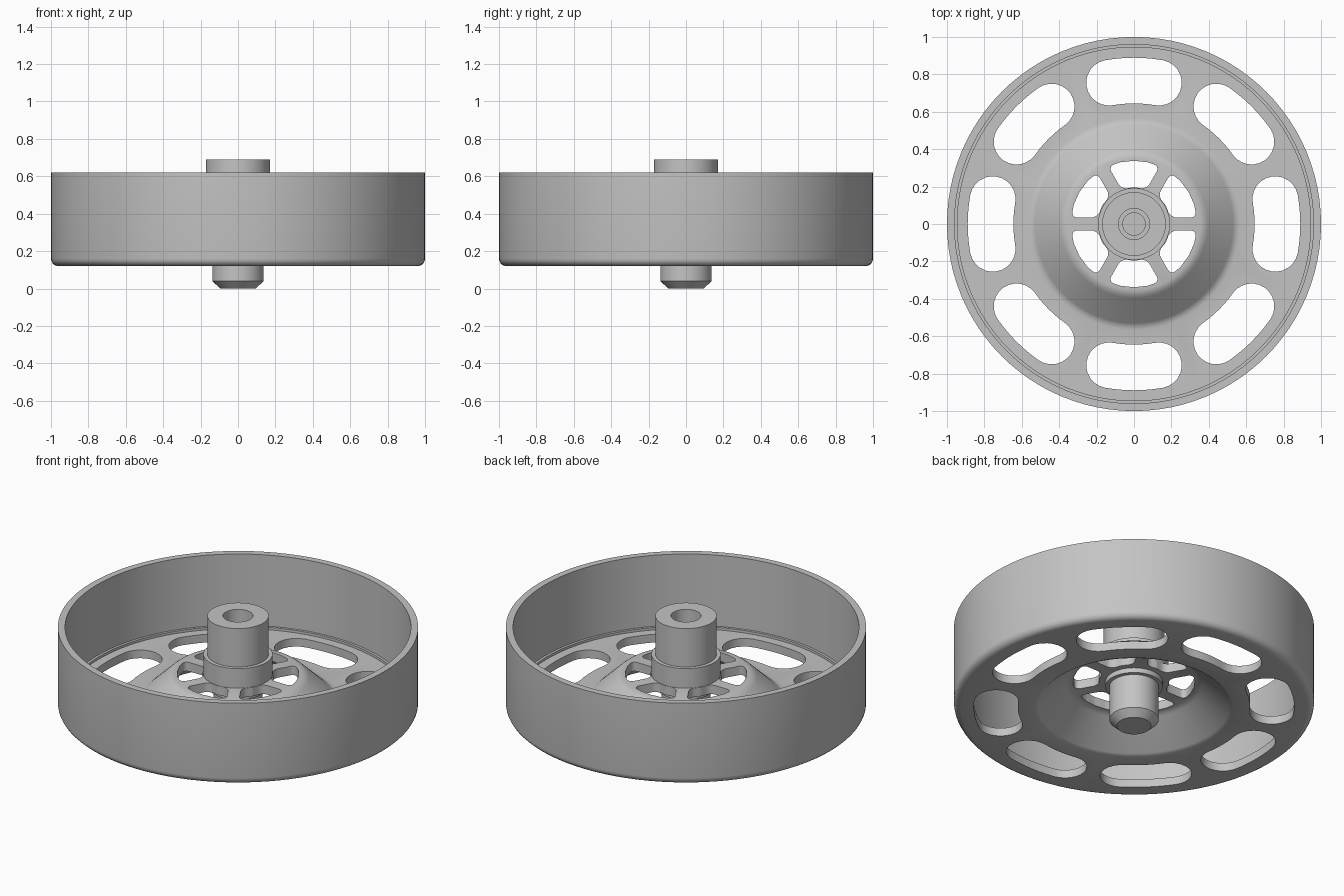
import bpy, bmesh
from math import sin, cos, pi, radians, asin
from mathutils import Matrix, Vector

cube = bpy.data.objects.get("Cube")
if cube:
    bpy.data.objects.remove(cube, do_unlink=True)

metal = bpy.data.materials.new("grey_metal")
metal.use_nodes = True
GREY = (0.55, 0.55, 0.55, 1)
metal.diffuse_color = GREY
metal.node_tree.nodes["Principled BSDF"].inputs["Base Color"].default_value = GREY


def finish(bm, name):
    bmesh.ops.recalc_face_normals(bm, faces=bm.faces)
    mesh = bpy.data.meshes.new(name)
    bm.to_mesh(mesh)
    bm.free()
    mesh.materials.append(metal)
    obj = bpy.data.objects.new(name, mesh)
    bpy.context.collection.objects.link(obj)
    return obj


def activate(obj):
    bpy.ops.object.select_all(action='DESELECT')
    obj.select_set(True)
    bpy.context.view_layer.objects.active = obj


def lathe(name, profile, closed, steps=96):
    """Revolve an (r, z) profile around the vertical axis."""
    bm = bmesh.new()
    verts = [bm.verts.new((r, 0, z)) for r, z in profile]
    pairs = list(zip(verts, verts[1:]))
    if closed:
        pairs.append((verts[-1], verts[0]))
    edges = [bm.edges.new(p) for p in pairs]
    bmesh.ops.spin(bm, geom=verts + edges, cent=(0, 0, 0), axis=(0, 0, 1),
                   angle=2 * pi, steps=steps)
    bmesh.ops.remove_doubles(bm, verts=bm.verts, dist=1e-4)
    return finish(bm, name)


def polar(r, a):
    return Vector((r * cos(a), r * sin(a), 0))


def arc(r, a0, a1, n, centre=Vector()):
    return [centre + polar(r, a0 + (a1 - a0) * i / n) for i in range(n + 1)]


def cut_ring(target, outline, count, start, z0, z1, corner=0, corners=()):
    """Cut a ring of prisms with the given outline through the target."""
    bm = bmesh.new()
    for k in range(count):
        turn = Matrix.Rotation(start + 2 * pi * k / count, 3, 'Z')
        vs = [bm.verts.new(turn @ p + Vector((0, 0, z0))) for p in outline]
        face = bm.faces.new(vs)
        if corner:
            bmesh.ops.bevel(bm, geom=[vs[i] for i in corners], offset=corner,
                            segments=6, profile=0.5, affect='VERTICES')
            bm.faces.ensure_lookup_table()
            face = bm.faces[-1]
    caps = list(bm.faces)
    out = bmesh.ops.extrude_face_region(bm, geom=caps, use_keep_orig=True)
    top = [g for g in out["geom"] if isinstance(g, bmesh.types.BMVert)]
    bmesh.ops.translate(bm, verts=top, vec=(0, 0, z1 - z0))
    cutter = finish(bm, "hole_cutter")
    cutter.hide_render = True
    mod = target.modifiers.new("holes", 'BOOLEAN')
    mod.operation = 'DIFFERENCE'
    mod.solver = 'EXACT'
    mod.object = cutter
    activate(target)
    bpy.ops.object.modifier_apply(modifier=mod.name)
    bpy.data.objects.remove(cutter, do_unlink=True)


# Wheel body: raised centre disc, cone, floor and rim wall in one section
corner_round = [(0.96 + 0.04 * cos(a), 0.16 + 0.04 * sin(a))
                for a in [-pi / 2 * i / 5 for i in range(6)]]
wheel = lathe("wheel_body", [
    (0.15, 0.335), (0.355, 0.335), (0.375, 0.33), (0.395, 0.315),
    (0.53, 0.185), (0.545, 0.174), (0.565, 0.17),
    (0.945, 0.17), (0.945, 0.185), (0.96, 0.185), (0.96, 0.62), (1, 0.62),
    *corner_round,
    (0.55, 0.12), (0.53, 0.128), (0.38, 0.265), (0.35, 0.28), (0.15, 0.28)], True)

# Eight long curved slots in the floor
MID, HALF, SWEEP = 0.767, 0.122, radians(10)
slot = (arc(MID + HALF, -SWEEP, SWEEP, 6)
        + arc(HALF, SWEEP, SWEEP + pi, 12, polar(MID, SWEEP))[1:-1]
        + arc(MID - HALF, SWEEP, -SWEEP, 6)
        + arc(HALF, pi - SWEEP, 2 * pi - SWEEP, 12, polar(MID, -SWEEP))[1:-1])
cut_ring(wheel, slot, 8, 0, 0.05, 0.25)

# Six windows in the centre disc, leaving straight spokes
SPOKE, R_IN, R_OUT = 0.035, 0.197, 0.338
a_in, a_out = (pi / 6 - asin(SPOKE / r) for r in (R_IN, R_OUT))
window = arc(R_OUT, -a_out, a_out, 4) + arc(R_IN, a_in, -a_in, 2)
cut_ring(wheel, window, 6, pi / 6, 0.2, 0.45, 0.033, (0, 4, 5, 7))

# Stepped hub with a chamfered foot and a blind bore
hub = lathe("hub", [
    (0, 0), (0.095, 0), (0.137, 0.04), (0.137, 0.25), (0.16, 0.25), (0.16, 0.28),
    (0.192, 0.28), (0.192, 0.455), (0.17, 0.455), (0.17, 0.69),
    (0.083, 0.69), (0.083, 0.3), (0.06, 0.3), (0.06, 0.1), (0, 0.1)], False, 64)

for obj in (wheel, hub):
    activate(obj)
    bpy.ops.object.shade_smooth_by_angle(angle=radians(32))
